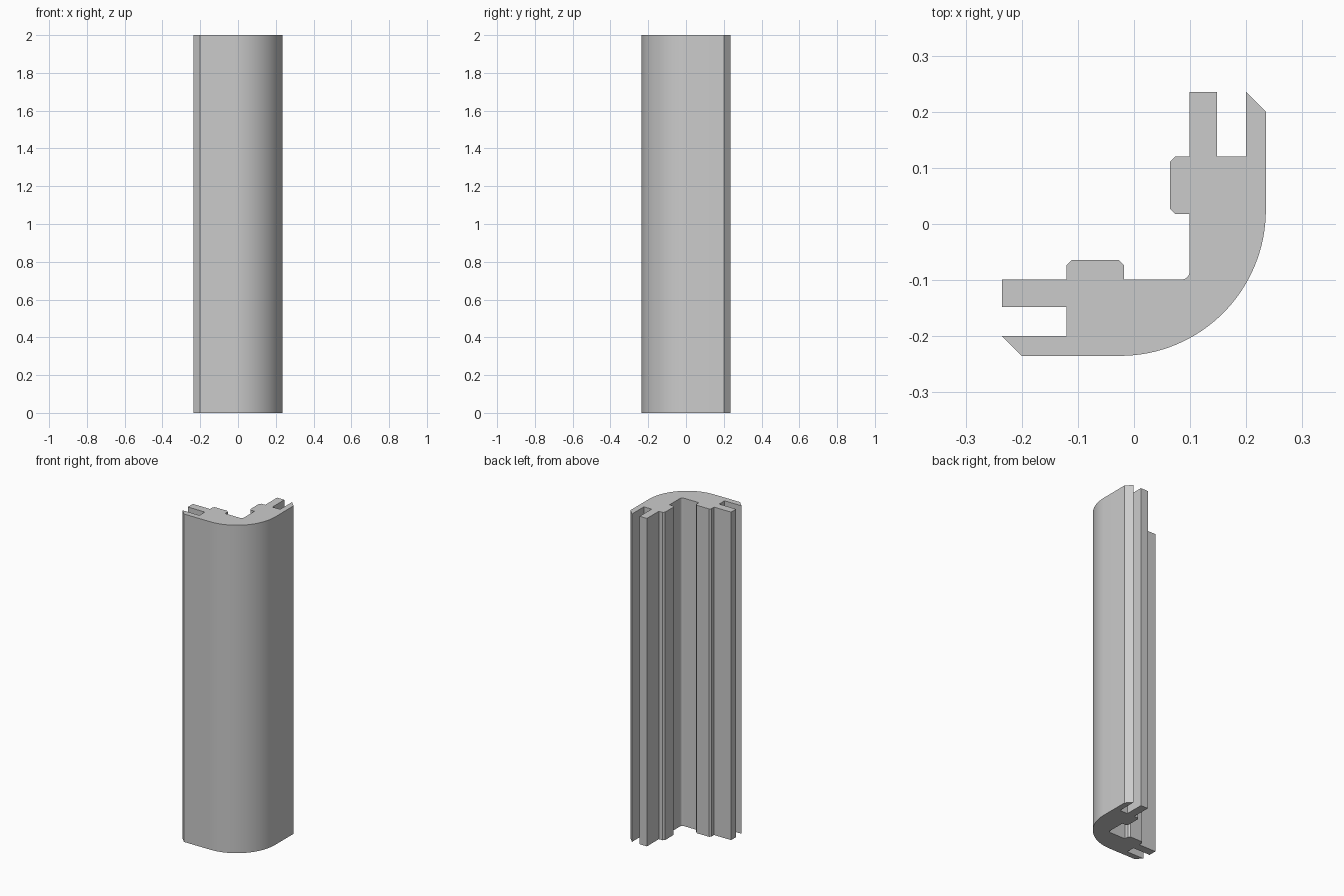
import bpy, bmesh, math
from mathutils import Vector

cube = bpy.data.objects.get("Cube")
if cube:
    bpy.data.objects.remove(cube, do_unlink=True)

HEIGHT = 2.0
OUT = 0.235     # outer faces and arm ends
INN = 0.099     # inner faces
BEND = 0.025    # where the outer bend meets the straight wall
FILLET = 0.014


def arc(cx, cy, r, a0, a1, n):
    steps = [math.radians(a0 + (a1 - a0) * i / n) for i in range(n + 1)]
    return [(cx + r * math.cos(a), cy + r * math.sin(a)) for a in steps]


# Half cross-section: inner fillet, key rib, slotted arm, outer bend
key_lo, key_hi, key_x, ch = 0.018, 0.12, 0.064, 0.009
half = arc(INN - FILLET, FILLET - INN, FILLET, -45, 0, 4)
half += [(INN, key_lo), (key_x + ch, key_lo), (key_x, key_lo + ch),
         (key_x, key_hi - ch), (key_x + ch, key_hi), (INN, key_hi)]
half += [(INN, OUT), (0.148, OUT), (0.148, key_hi), (0.2, key_hi),
         (0.2, OUT), (OUT, 0.2)]
half += arc(-BEND, BEND, OUT + BEND, 0, -45, 16)

# Mirror across the corner diagonal, sharing the two points on it
profile = half + [(-y, -x) for x, y in reversed(half[1:-1])]

# Extrude the closed section upwards
bm = bmesh.new()
base = bm.faces.new([bm.verts.new((x, y, 0)) for x, y in profile])
top = bmesh.ops.extrude_face_region(bm, geom=[base], use_keep_orig=True)
bmesh.ops.translate(bm, vec=Vector((0, 0, HEIGHT)),
                    verts=[v for v in top["geom"] if isinstance(v, bmesh.types.BMVert)])
bmesh.ops.recalc_face_normals(bm, faces=bm.faces)
mesh = bpy.data.meshes.new("corner_profile")
bm.to_mesh(mesh)
bm.free()

# Plain grey metal
grey = bpy.data.materials.new("light_grey")
grey.use_nodes = True
colour = (0.6, 0.6, 0.6, 1)
grey.diffuse_color = colour
grey.node_tree.nodes["Principled BSDF"].inputs["Base Color"].default_value = colour
mesh.materials.append(grey)

profile_obj = bpy.data.objects.new("corner_profile", mesh)
bpy.context.collection.objects.link(profile_obj)
bpy.context.view_layer.objects.active = profile_obj
profile_obj.select_set(True)
bpy.ops.object.shade_smooth_by_angle(angle=math.radians(30))
